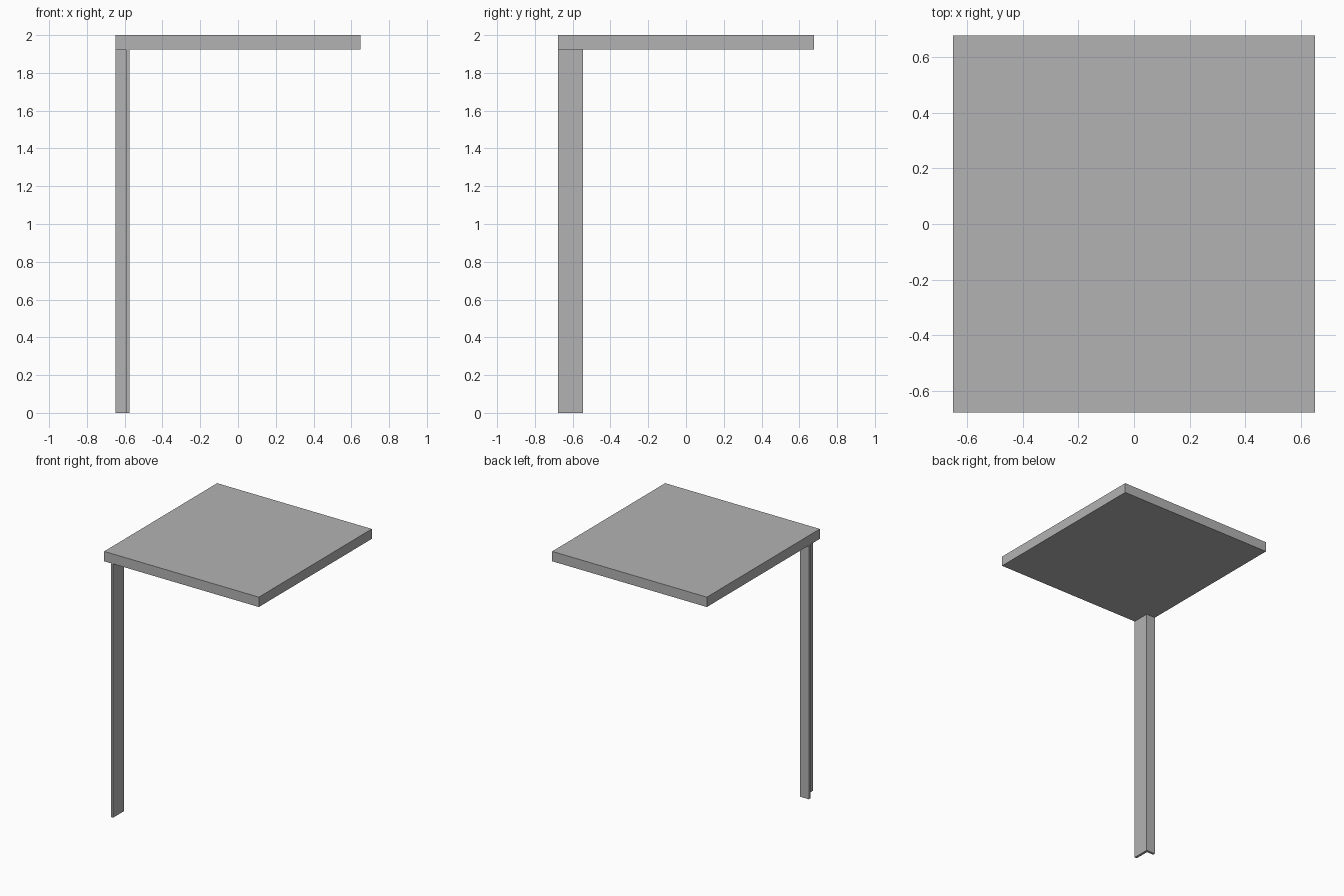
import bpy
import bmesh

cube = bpy.data.objects.get("Cube")
if cube:
    bpy.data.objects.remove(cube, do_unlink=True)

grey = bpy.data.materials.new("light_grey")
grey.use_nodes = True
colour = (0.45, 0.45, 0.45, 1.0)
grey.diffuse_color = colour
grey.node_tree.nodes["Principled BSDF"].inputs["Base Color"].default_value = colour


def extruded(name, outline, bottom, top):
    """Make a solid by raising a flat outline from bottom to top."""
    bm = bmesh.new()
    base = bm.faces.new([bm.verts.new((x, y, bottom)) for x, y in outline])
    raised = bmesh.ops.extrude_face_region(bm, geom=[base], use_keep_orig=True)
    verts = [v for v in raised["geom"] if isinstance(v, bmesh.types.BMVert)]
    bmesh.ops.translate(bm, verts=verts, vec=(0, 0, top - bottom))
    bmesh.ops.recalc_face_normals(bm, faces=bm.faces)
    mesh = bpy.data.meshes.new(name)
    bm.to_mesh(mesh)
    bm.free()
    mesh.materials.append(grey)
    obj = bpy.data.objects.new(name, mesh)
    bpy.context.collection.objects.link(obj)
    return obj


half_x, half_y = 0.649, 0.677
height, slab = 2.0, 0.075
left, front = -half_x, -half_y

# Flat top slab
extruded("top_slab",
         [(left, front), (half_x, front), (half_x, half_y), (left, half_y)],
         height - slab, height)

# Angle-section corner leg, its outer edge pointing in under the slab
right, back, wall = left + 0.075, front + 0.132, 0.019
extruded("corner_leg",
         [(right, front), (right, back), (left, back), (left, back - wall),
          (right - wall, back - wall), (right - wall, front)],
         0, height - slab)
